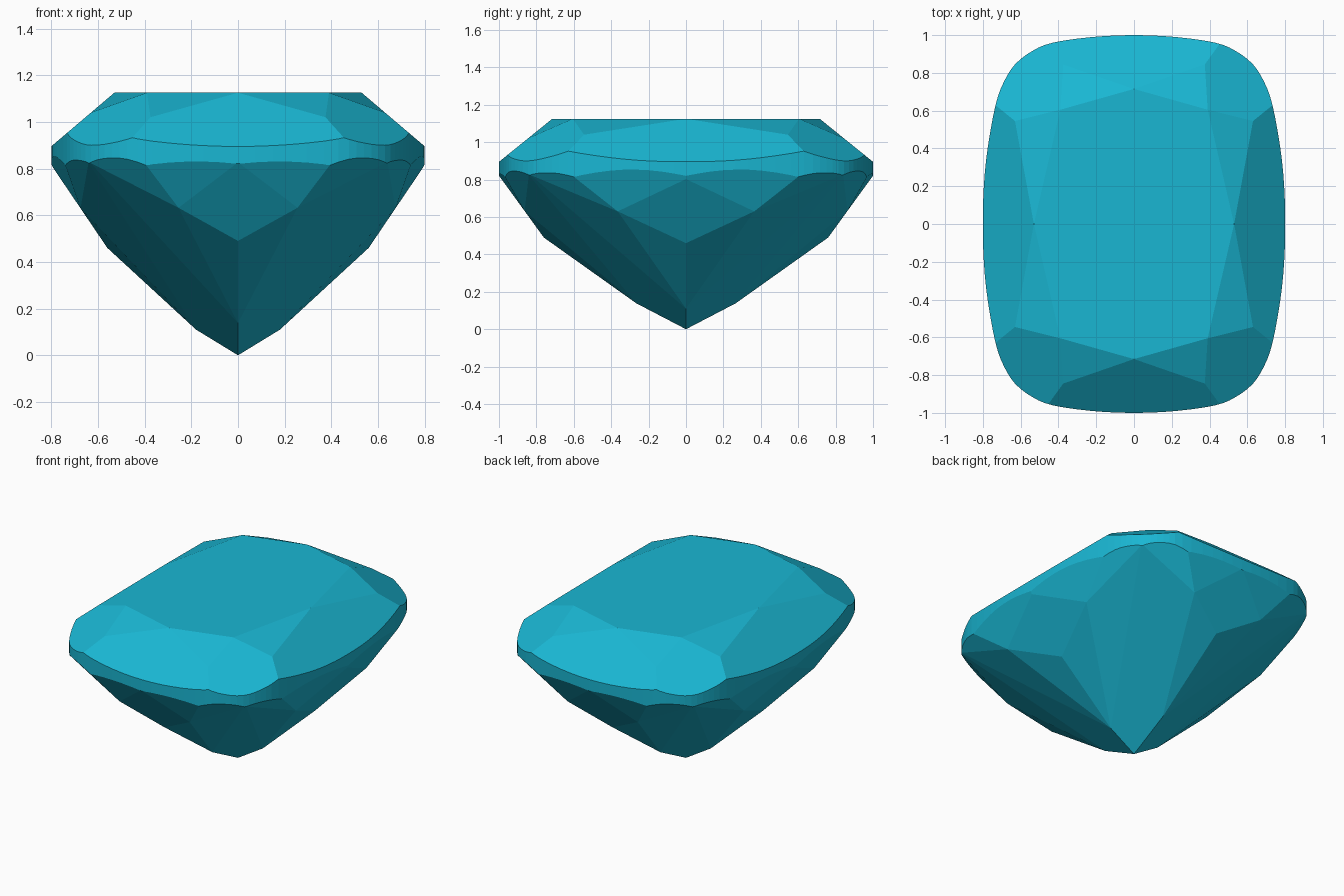
import bpy, bmesh
from mathutils import Vector

if "Cube" in bpy.data.objects:
    bpy.data.objects.remove(bpy.data.objects["Cube"])

TABLE_Z = 1.125

# Girdle outline: one quadrant, mirrored, then smoothed into a cushion shape
quad = [(.8, 0), (.795, .2), (.775, .4), (.733, .63), (.69, .75), (.63, .845),
        (.54, .915), (.43, .96), (.22, .99), (0, 1)]
loop = quad + [(-x, y) for x, y in quad[-2::-1]]
loop += [(x, -y) for x, y in loop[-2:0:-1]]


def smooth_loop(pts, steps=3):
    out, n = [], len(pts)
    for i in range(n):
        a, b, c, d = (Vector(pts[(i + k) % n]) for k in (-1, 0, 1, 2))
        for s in range(steps):
            t = s / steps
            out.append(.5 * (2 * b + (c - a) * t + (2 * a - 5 * b + 4 * c - d) * t * t
                             + (3 * b - a - 3 * c + d) * t ** 3))
    return out


# Crown facet corners
t_y, t_c, t_x = (0, .715, TABLE_Z), (.39, .605, TABLE_Z), (.53, 0, TABLE_Z)
s_y, s_x = (.375, .845, 1.02), (.63, .545, 1.04)
# Pavilion facet corners
culet, low_x, low_y = (0, 0, 0), (.18, 0, .11), (0, .265, .138)
mid_x, mid_y = (.56, 0, .46), (0, .76, .49)
kite_x, kite_y = (.675, .365, .63), (.255, .863, .632)
top_x, top_y = (.8, 0, .82), (0, 1, .82)
dip_x, dip_y, corner = (.74, .6, .815), (.39, .965, .81), (.64, .84, .828)


def flip(p, sx, sy):
    return (p[0] * sx, p[1] * sy, p[2])


facets = [
    # crown: end main, side main, corner, stars
    (t_y, s_y, flip(s_y, -1, 1)), (t_x, s_x, flip(s_x, 1, -1)), (t_c, s_x, s_y),
    (t_y, t_c, s_y), (t_c, t_x, s_x),
    # pavilion: kites, corner main, lower mains
    (mid_y, kite_y, flip(kite_y, -1, 1)), (mid_x, kite_x, flip(kite_x, 1, -1)),
    (culet, low_x, low_y), (low_y, corner, kite_y), (low_x, corner, kite_x),
    (low_y, mid_y, kite_y), (low_x, mid_x, kite_x),
    # pavilion: small facets along the girdle
    (top_y, dip_y, kite_y), (dip_y, corner, kite_y),
    (top_x, dip_x, kite_x), (dip_x, corner, kite_x),
]

# Rough block
bm = bmesh.new()
base = bm.faces.new([bm.verts.new((p.x, p.y, -.1)) for p in smooth_loop(loop)])
ext = bmesh.ops.extrude_face_region(bm, geom=[base], use_keep_orig=True)
for v in ext["geom"]:
    if isinstance(v, bmesh.types.BMVert):
        v.co.z = TABLE_Z
bmesh.ops.recalc_face_normals(bm, faces=bm.faces[:])

# Grind every facet in all four quadrants
centre, done = Vector((0, 0, .75)), set()
for tri in facets:
    for sx in (1, -1):
        for sy in (1, -1):
            a, b, c = (Vector(flip(p, sx, sy)) for p in tri)
            n = (b - a).cross(c - a).normalized()
            if n.dot(a - centre) < 0:
                n = -n
            key = tuple(round(k, 3) + 0.0 for k in n)
            if key in done:
                continue
            done.add(key)
            bmesh.ops.bisect_plane(bm, geom=bm.verts[:] + bm.edges[:] + bm.faces[:],
                                   dist=1e-5, plane_co=a, plane_no=n, clear_outer=True)
            rim = [e for e in bm.edges if e.is_boundary]
            if len(rim) > 2:
                bmesh.ops.contextual_create(bm, geom=rim)

bmesh.ops.remove_doubles(bm, verts=bm.verts[:], dist=5e-4)
bmesh.ops.recalc_face_normals(bm, faces=bm.faces[:])

mesh = bpy.data.meshes.new("cushion_gem")
bm.to_mesh(mesh)
bm.free()
gem = bpy.data.objects.new("cushion_gem", mesh)
bpy.context.collection.objects.link(gem)
mat = bpy.data.materials.new("blue_gem")
mat.diffuse_color = (.01, .47, .65, 1)
mat.use_nodes = True
mat.node_tree.nodes["Principled BSDF"].inputs["Base Color"].default_value = mat.diffuse_color
mesh.materials.append(mat)
